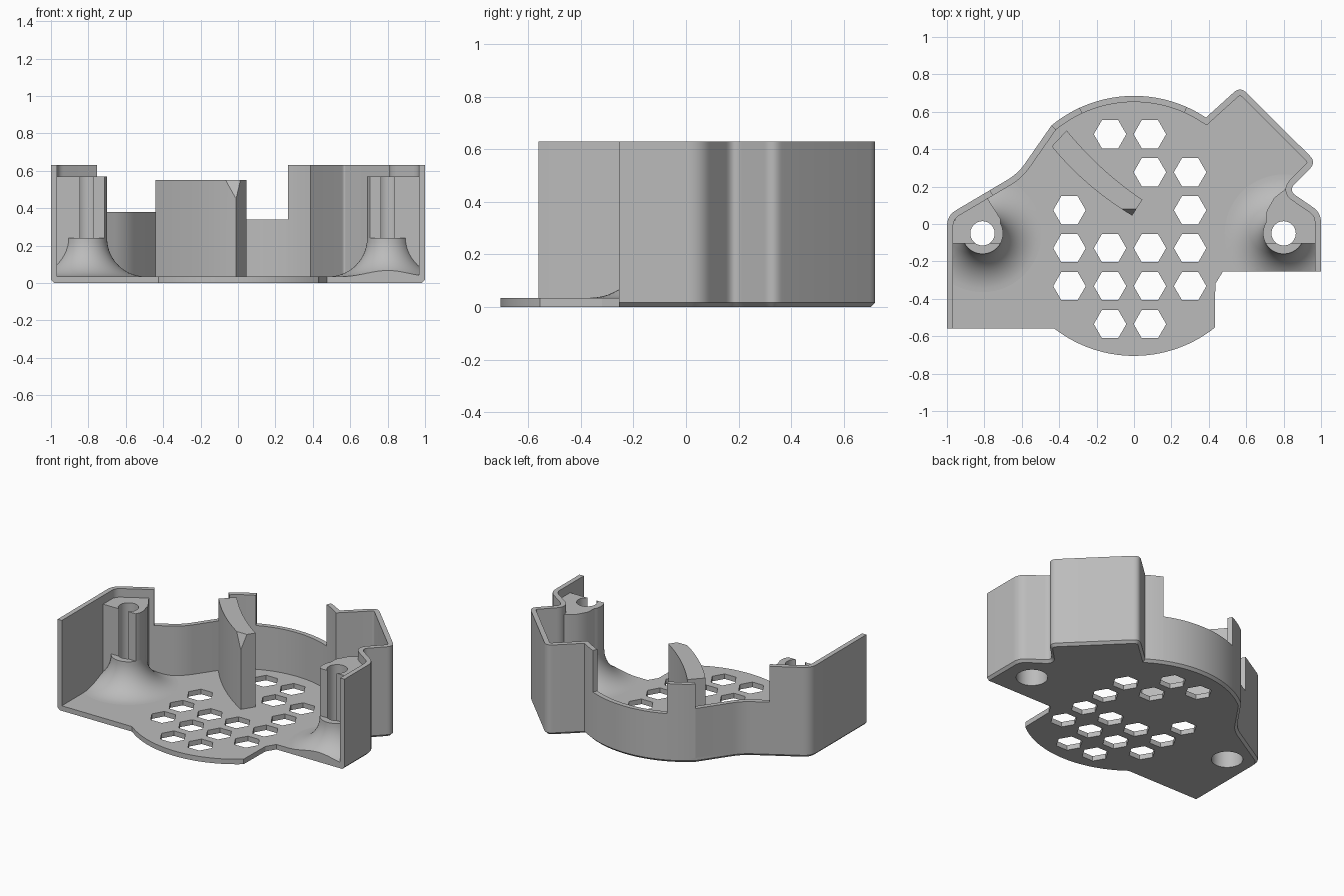
import bpy, bmesh
from math import sin, cos, radians, pi
from mathutils import Vector

if "Cube" in bpy.data.objects:
    bpy.data.objects.remove(bpy.data.objects["Cube"])

grey = bpy.data.materials.new("plain_grey")
grey.use_nodes = True
COLOUR = (0.5, 0.5, 0.5, 1)
grey.diffuse_color = COLOUR
grey.node_tree.nodes["Principled BSDF"].inputs["Base Color"].default_value = COLOUR

THICK, FLOOR, TALL = 0.033, 0.035, 0.63
RADIUS, CENTRE_Y = 0.695, -0.01


def finish(name, bm):
    bmesh.ops.recalc_face_normals(bm, faces=bm.faces[:])
    mesh = bpy.data.meshes.new(name)
    bm.to_mesh(mesh)
    bm.free()
    mesh.materials.append(grey)
    obj = bpy.data.objects.new(name, mesh)
    bpy.context.collection.objects.link(obj)
    return obj


def loft(name, rings, cut=None):
    """Closed solid through matching rings, each ring being (points, z)."""
    bm = bmesh.new()
    loops = [[bm.verts.new((p[0], p[1], z)) for p in pts] for pts, z in rings]
    for a, b in zip(loops, loops[1:]):
        for i in range(len(a)):
            bm.faces.new((a[i - 1], a[i], b[i], b[i - 1]))
    bm.faces.new(loops[0])
    bm.faces.new(loops[-1])
    if cut:
        res = bmesh.ops.bisect_plane(bm, geom=bm.verts[:] + bm.edges[:] + bm.faces[:],
                                     plane_co=cut[0], plane_no=cut[1], clear_outer=True)
        edges = [e for e in res["geom_cut"] if isinstance(e, bmesh.types.BMEdge)]
        bmesh.ops.holes_fill(bm, edges=edges)
    return finish(name, bm)


def prism(name, pts, z0, z1, cut=None):
    return loft(name, [(pts, z0), (pts, z1)], cut)


def arc(cx, cy, r, a0, a1, n):
    angles = [radians(a0 + (a1 - a0) * i / n) for i in range(n + 1)]
    return [(cx + r * cos(a), cy + r * sin(a)) for a in angles]


def revolve(name, cx, cy, profile, n=64):
    return loft(name, [(arc(cx, cy, r, 0, 360 - 360 / n, n - 1), z) for r, z in profile])


def rounded(corners):
    """Polyline whose corners (x, y, radius) are softened."""
    out = []
    for i, (x, y, r) in enumerate(corners):
        p = Vector((x, y))
        if not r:
            out.append(p)
            continue
        a = (Vector(corners[i - 1][:2]) - p).normalized()
        b = (Vector(corners[i + 1][:2]) - p).normalized()
        half = a.angle(b) / 2
        reach = r * cos(half) / sin(half)
        for k in range(9):
            t = k / 8
            out.append(p + a * reach * (1 - t) ** 2 + b * reach * t ** 2)
    return out


def inset(path, d):
    out = []
    for i, p in enumerate(path):
        normals = []
        for a, b in ((i - 1, i), (i, i + 1)):
            if a >= 0 and b < len(path):
                e = (path[b] - path[a]).normalized()
                normals.append(Vector((e.y, -e.x)))
        n, m = normals[0], normals[-1]
        out.append(p + (n + m) * d / (1 + n.dot(m)))
    return out


def boolean(obj, cutter, operation="DIFFERENCE"):
    cutter.hide_render = True
    mod = obj.modifiers.new("cut", "BOOLEAN")
    mod.operation, mod.object, mod.solver = operation, cutter, "EXACT"
    bpy.context.view_layer.objects.active = obj
    bpy.ops.object.modifier_apply(modifier=mod.name)


# Walled outline, clockwise from the front right corner round the back
path = rounded([(-1, -0.56, 0), (-1, 0.045, 0.1), (-0.77, 0.181, 0), (-0.62, 0.27, 0.3), (-0.442, 0.526, 0)])
for a0, a1, n in ((129.5, 114.7, 6), (114.7, 66.2, 20), (66.2, 56.4, 4)):
    path += [Vector(p) for p in arc(0, CENTRE_Y, RADIUS, a0, a1, n)[1:]]
path += rounded([path[-1][:] + (0,), (0.568, 0.735, 0.05), (0.975, 0.33, 0.05),
                 (0.825, 0.18, 0.04), (1, 0.06, 0.1), (1, -0.255, 0)])[1:]
inner = inset(path, THICK)
front = [(0.475, -0.255), (0.435, -0.32)] + arc(0, CENTRE_Y, RADIUS, -51.6, -127.7, 28)

# Floor plate with a chamfer under the walls
floor = loft("floor_plate", [(inset(path, 0.017) + front, 0), (path + front, 0.017), (path + front, FLOOR)])
parts, helpers = [floor], []

# Hexagonal vent holes, listed as columns in each row
columns = (-0.345, -0.128, 0.085, 0.30)
rows = ["12", "23", "03", "0123", "0123", "12"]
for j, row in enumerate(rows):
    for c in row:
        hexagon = arc(columns[int(c)], 0.48 - 0.203 * j, 0.087, 0, 300, 5)
        cutter = prism("vent_cutter", hexagon, -0.1, 0.1)
        helpers.append(cutter)
        boolean(floor, cutter)


# Wall runs of different heights
def wall_height(x):
    for limit, h in ((-0.77, TALL), (-0.442, 0.38), (-0.29, 0.55), (0.28, 0.34)):
        if x < limit:
            return h
    return TALL


heights = [wall_height((a.x + b.x) / 2) for a, b in zip(path, path[1:])]
names = iter(("right_wall", "low_right_wall", "wall_tab", "low_back_wall", "left_wall"))
start = 0
for i in range(1, len(heights) + 1):
    if i == len(heights) or heights[i] != heights[start]:
        strip = path[start:i + 1] + inner[start:i + 1][::-1]
        parts.append(prism(next(names), strip, FLOOR, heights[start]))
        start = i

# Screw posts: flared foot, flat-fronted upper post, counterbored hole
flare = [(0.315 - 0.205 * sin(a), 0.24 - 0.205 * cos(a)) for a in [pi / 2 * k / 14 for k in range(15)]]
posts = [
    ("right", -0.81, (-30, 30), [(-0.715, 0.03), (-0.77, 0.115), (-0.79, 0.15), (-0.93, 0.065),
                                 (-0.983, -0.02), (-0.983, -0.105)]),
    ("left", 0.80, (210, 150), [(0.71, 0.07), (0.75, 0.14), (0.81, 0.187), (0.83, 0.158),
                                (0.94, 0.08), (0.983, 0), (0.983, -0.105)]),
]
room = prism("room_helper", inner + front, 0.025, 0.5)
helpers.append(room)
for side, cx, (a0, a1), rest in posts:
    hole = revolve("hole_cutter", cx, -0.05, [(0.1, -0.1), (0.1, 0.12), (0.065, 0.12), (0.065, 0.8)], 48)
    helpers.append(hole)
    foot = revolve(side + "_post_foot", cx, -0.05, [(0.315, 0.015)] + flare)
    boolean(foot, room, "INTERSECT")
    post = prism(side + "_post", arc(cx, -0.05, 0.11, a0, a1, 10) + rest, 0.03, 0.57)
    for obj in (foot, post, floor):
        boolean(obj, hole)
    parts += [foot, post]


# Curved freestanding rib with a clipped tip
def bow(a, m, b):
    return [Vector(a) * (1 - t) ** 2 + Vector(m) * 2 * t * (1 - t) + Vector(b) * t * t
            for t in [k / 12 for k in range(13)]]


rib = bow((-0.44, 0.415), (-0.26, 0.195), (-0.01, 0.045)) + bow((0.045, 0.13), (-0.18, 0.28), (-0.36, 0.50))
parts.append(prism("rib", rib, 0.03, 0.55, (Vector((0, 0.045, 0.45)), Vector((0, -0.1, 0.035)))))

for h in helpers:
    bpy.data.objects.remove(h)
for obj in parts:
    bpy.ops.object.select_all(action="DESELECT")
    obj.select_set(True)
    bpy.context.view_layer.objects.active = obj
    bpy.ops.object.shade_smooth_by_angle(angle=radians(30))
